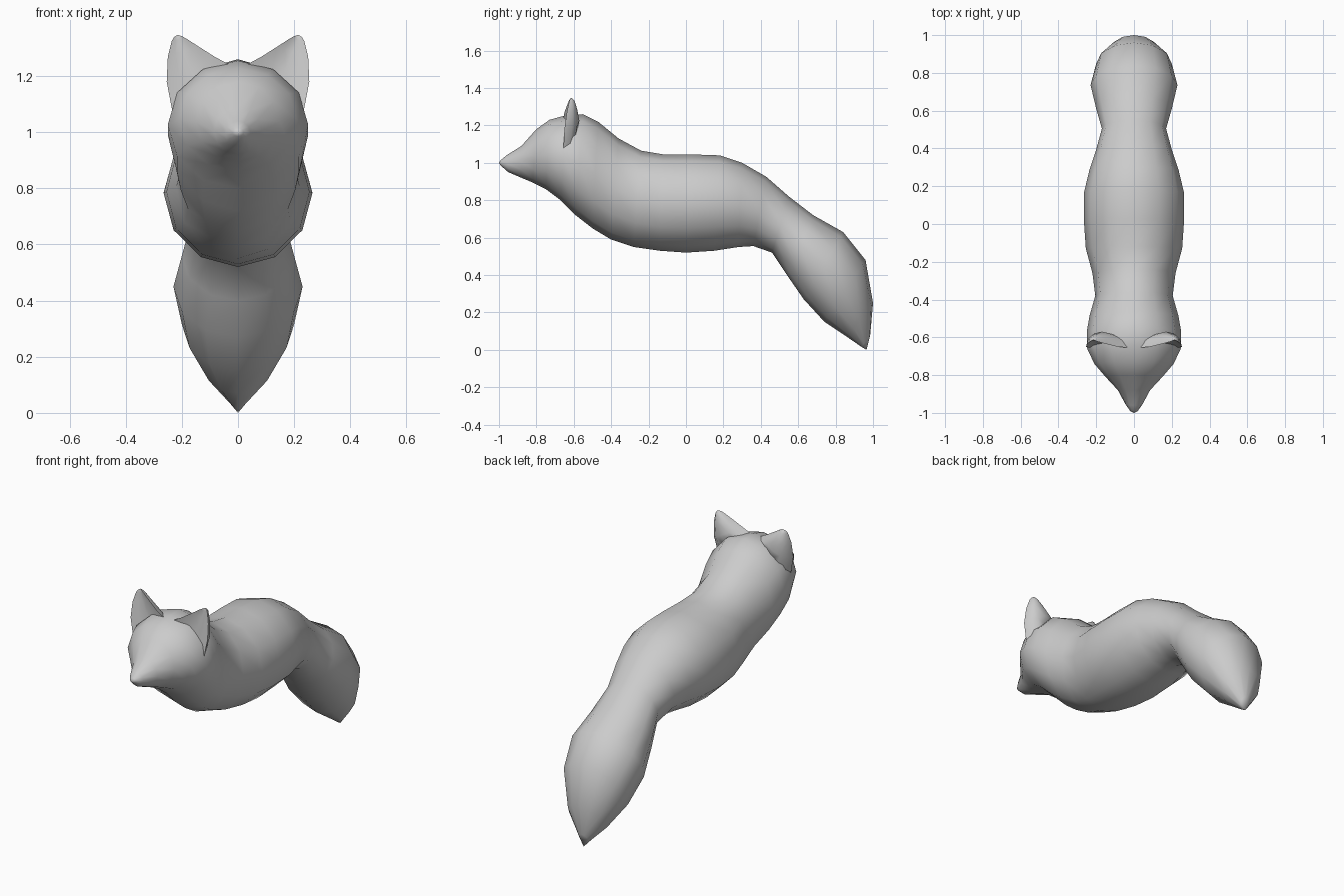
import bpy
import bmesh
from math import cos, sin, pi, radians
from mathutils import Vector

if "Cube" in bpy.data.objects:
    bpy.data.objects.remove(bpy.data.objects["Cube"])

# One plain grey for everything
GREY = (0.6, 0.6, 0.6, 1)
fur = bpy.data.materials.new("grey_fur")
fur.use_nodes = True
fur.diffuse_color = GREY
fur.node_tree.nodes["Principled BSDF"].inputs["Base Color"].default_value = GREY


def loft(name, rings, start=None, end=None):
    """Skin a list of closed rings, ending each side in a point or a flat cap."""
    bm = bmesh.new()
    loops = [[bm.verts.new(p) for p in ring] for ring in rings]
    count = len(loops[0])
    for a, b in zip(loops, loops[1:]):
        for i in range(count):
            j = (i + 1) % count
            bm.faces.new((a[i], a[j], b[j], b[i]))
    for loop, point in ((loops[0], start), (loops[-1], end)):
        if point is None:
            bm.faces.new(loop)
        else:
            tip = bm.verts.new(point)
            for i in range(count):
                bm.faces.new((loop[i], loop[(i + 1) % count], tip))
    bmesh.ops.recalc_face_normals(bm, faces=bm.faces)
    mesh = bpy.data.meshes.new(name)
    bm.to_mesh(mesh)
    bm.free()
    mesh.materials.append(fur)
    obj = bpy.data.objects.new(name, mesh)
    bpy.context.collection.objects.link(obj)
    bpy.ops.object.select_all(action="DESELECT")
    bpy.context.view_layer.objects.active = obj
    obj.select_set(True)
    bpy.ops.object.shade_smooth_by_angle(angle=radians(80))
    return obj


def body_ring(top_y, top_z, low_y, low_z, half_width, sides=12):
    """Ellipse between a point on the back and a point on the belly."""
    top, low = Vector((0, top_y, top_z)), Vector((0, low_y, low_z))
    middle, up = (top + low) / 2, (top - low) / 2
    side = Vector((half_width, 0, 0))
    angles = [2 * pi * i / sides for i in range(sides)]
    return [middle + up * cos(a) + side * sin(a) for a in angles]


# Body from nose to tail: back y, z, belly y, z, half width
sections = [
    (-.99, 1.015, -.99, .985, .02),
    (-.96, 1.04, -.95, .95, .045),
    (-.88, 1.09, -.88, .92, .085),
    (-.8, 1.18, -.82, .895, .15),
    (-.73, 1.23, -.75, .86, .21),
    (-.64, 1.255, -.67, .8, .25),
    (-.55, 1.26, -.59, .72, .25),
    (-.47, 1.22, -.5, .65, .235),
    (-.36, 1.13, -.4, .59, .205),
    (-.24, 1.065, -.28, .55, .22),
    (-.12, 1.045, -.14, .53, .255),
    (.03, 1.045, 0, .52, .265),
    (.18, 1.04, .15, .53, .265),
    (.3, 1, .28, .55, .235),
    (.43, .925, .36, .555, .2),
    (.55, .82, .46, .52, .17),
    (.68, .72, .54, .4, .2),
    (.84, .63, .63, .27, .23),
    (.96, .48, .74, .15, .2),
    (1, .25, .86, .07, .12),
    (.985, .08, .94, .015, .03),
]
loft("body_and_tail", [body_ring(*s) for s in sections],
     start=(0, -1, 1), end=(0, .965, 0))


def ear_ring(sign, inner, outer, edge_y, depth):
    """Half-moon section: rounded back, slightly hollow front."""
    a, b = Vector((inner[0], edge_y, inner[1])), Vector((outer[0], edge_y, outer[1]))
    points = []
    for i in range(7):
        t = i / 6
        p = a.lerp(b, (1 - cos(pi * t)) / 2)
        p.y += depth * sin(pi * t)
        points.append(p)
    for t in (.75, .5, .25):
        p = a.lerp(b, t)
        p.y += .3 * depth * sin(pi * t)
        points.append(p)
    return [Vector((sign * p.x, p.y, p.z)) for p in points]


# Ears: inner edge x, z, outer edge x, z, edge y, depth
ear_sections = [
    ((.03, 1.24), (.235, 1.08), -.655, .07),
    ((.085, 1.27), (.254, 1.18), -.65, .08),
    ((.14, 1.305), (.25, 1.27), -.637, .055),
    ((.185, 1.334), (.236, 1.325), -.625, .03),
    ((.2, 1.342), (.227, 1.34), -.62, .015),
]
for side, sign in (("left", 1), ("right", -1)):
    loft(side + "_ear", [ear_ring(sign, *s) for s in ear_sections],
         end=(sign * .214, -.612, 1.347))
